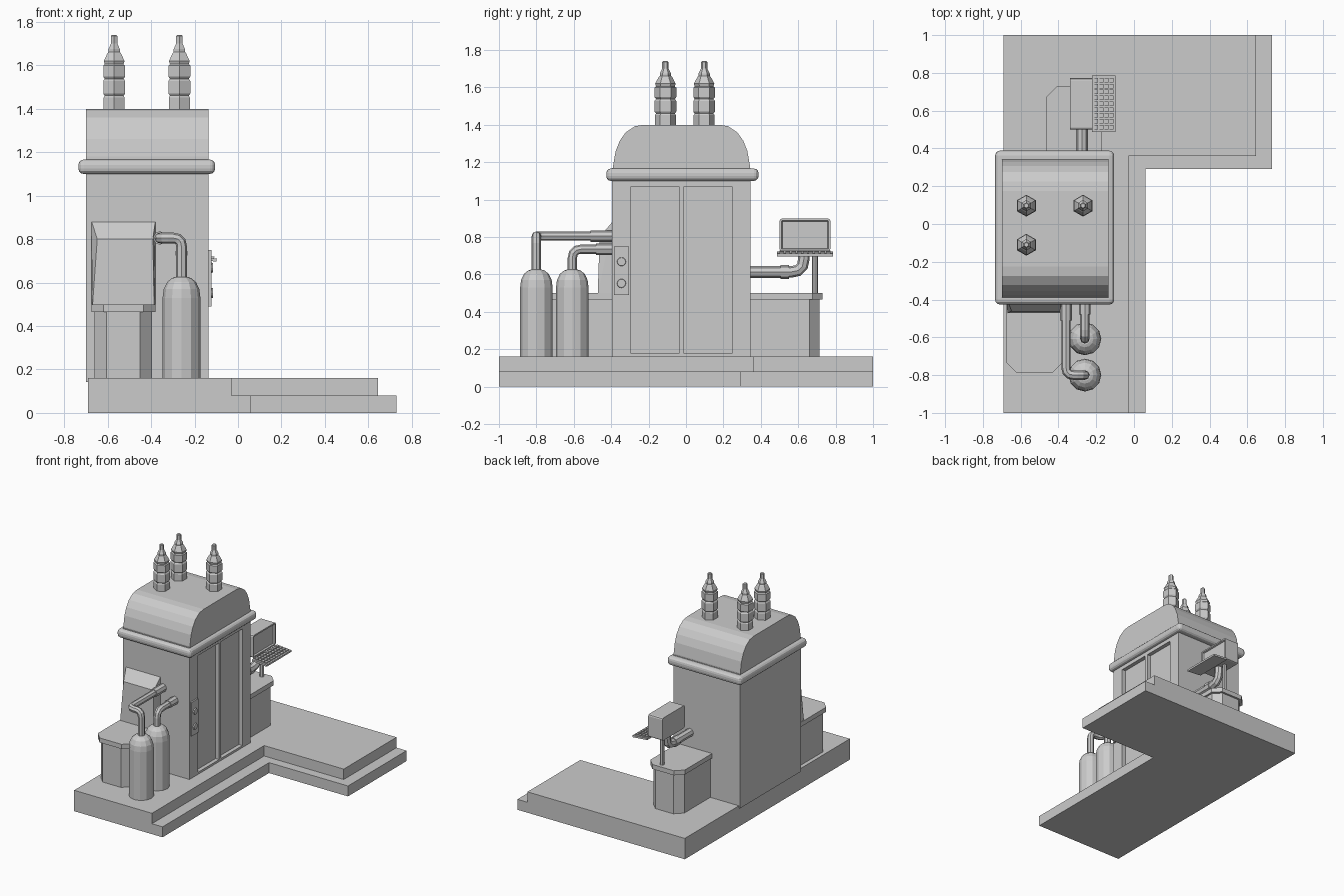
import bpy, bmesh, math
from mathutils import Vector, Matrix

if "Cube" in bpy.data.objects:
    bpy.data.objects.remove(bpy.data.objects["Cube"])


def finish(name, bm):
    bmesh.ops.recalc_face_normals(bm, faces=bm.faces)
    me = bpy.data.meshes.new(name)
    bm.to_mesh(me)
    bm.free()
    ob = bpy.data.objects.new(name, me)
    bpy.context.collection.objects.link(ob)
    return ob


def add_box(bm, x0, x1, y0, y1, z0, z1):
    m = Matrix.Translation(((x0 + x1) / 2, (y0 + y1) / 2, (z0 + z1) / 2)) @ \
        Matrix.Diagonal((x1 - x0, y1 - y0, z1 - z0, 1))
    return bmesh.ops.create_cube(bm, size=1, matrix=m)["verts"]


def box(name, *b, bevel=0, seg=2):
    bm = bmesh.new()
    add_box(bm, *b)
    if bevel:
        bmesh.ops.bevel(bm, geom=bm.edges[:], offset=bevel, segments=seg, profile=0.5, affect='EDGES')
    return finish(name, bm)


def prism(name, pts, direction):
    bm = bmesh.new()
    f = bm.faces.new([bm.verts.new(p) for p in pts])
    r = bmesh.ops.extrude_face_region(bm, geom=[f], use_keep_orig=True)
    bmesh.ops.translate(bm, vec=direction, verts=[v for v in r["geom"] if isinstance(v, bmesh.types.BMVert)])
    return finish(name, bm)


def lathe(name, profile, loc, n, phase=0.0):
    bm = bmesh.new()
    rings = [[bm.verts.new((loc[0] + r * math.cos(phase + 2 * math.pi * i / n),
                            loc[1] + r * math.sin(phase + 2 * math.pi * i / n), z))
              for i in range(n)] for r, z in profile]
    for a, b in zip(rings, rings[1:]):
        for i in range(n):
            bm.faces.new((a[i], a[(i + 1) % n], b[(i + 1) % n], b[i]))
    bm.faces.new(rings[0][::-1])
    bm.faces.new(rings[-1])
    return finish(name, bm)


def pipe(name, pts, r, bend=0.05):
    pts = [Vector(p) for p in pts]
    path = [pts[0]]
    for a, p, b in zip(pts, pts[1:], pts[2:]):
        s, e = p + (a - p).normalized() * bend, p + (b - p).normalized() * bend
        path += [s * (1 - t) ** 2 + p * 2 * t * (1 - t) + e * t * t for t in (0, 0.33, 0.67, 1)]
    path.append(pts[-1])
    cu = bpy.data.curves.new(name, 'CURVE')
    cu.dimensions = '3D'
    cu.bevel_depth, cu.bevel_resolution, cu.use_fill_caps = r, 2, True
    sp = cu.splines.new('POLY')
    sp.points.add(len(path) - 1)
    for q, p in zip(sp.points, path):
        q.co = (*p, 1)
    tmp = bpy.data.objects.new(name + "_path", cu)
    bpy.context.collection.objects.link(tmp)
    me = bpy.data.meshes.new_from_object(tmp.evaluated_get(bpy.context.evaluated_depsgraph_get()))
    bpy.data.objects.remove(tmp)
    for poly in me.polygons:
        poly.use_smooth = False
    ob = bpy.data.objects.new(name, me)
    bpy.context.collection.objects.link(ob)
    return ob


# Stepped L-shaped platform
for name, xa, xb, ym, z0, z1 in (("lower_step", 0.06, 0.73, 0.29, 0, 0.08),
                                 ("upper_step", -0.03, 0.645, 0.36, 0.08, 0.16)):
    outline = [(-0.69, -1), (xa, -1), (xa, ym), (xb, ym), (xb, 1), (-0.69, 1)]
    prism(name, [(x, y, z0) for x, y in outline], (0, 0, z1 - z0))

# Main cabin with two recessed door panels
cabin = box("cabin", -0.70, -0.135, -0.395, 0.345, 0.143, 1.17)
bm = bmesh.new()
for y in (-0.294, -0.011):
    add_box(bm, -0.165, -0.10, y, y + 0.257, 0.176, 1.07)
cutter = finish("door_cutter", bm)
cutter.hide_render = True
cutter.hide_viewport = True
mod = cabin.modifiers.new("doors", 'BOOLEAN')
mod.object = cutter
mod.operation = 'DIFFERENCE'
mod.solver = 'EXACT'

# Rounded roof
half = [(0.368, 1.13), (0.366, 1.18), (0.352, 1.26), (0.33, 1.315), (0.298, 1.36), (0.25, 1.392), (0.20, 1.40)]
prof = [(-0.024 - y, z) for y, z in half] + [(-0.024 + y, z) for y, z in reversed(half)]
prism("roof", [(-0.70, y, z) for y, z in prof], (0.565, 0, 0))

# Band around the cabin
box("band", -0.735, -0.105, -0.426, 0.388, 1.10, 1.166, bevel=0.025, seg=3)

# Hexagonal insulators
ins = [(0.056, 1.39), (0.056, 1.452), (0.05, 1.46), (0.058, 1.47), (0.058, 1.528), (0.05, 1.538),
       (0.058, 1.548), (0.058, 1.598), (0.05, 1.605), (0.055, 1.62), (0.036, 1.655), (0.03, 1.662),
       (0.03, 1.675), (0.017, 1.70), (0.017, 1.735), (0.012, 1.74)]
for i, p in enumerate([(-0.57, 0.097), (-0.27, 0.097), (-0.57, -0.11)]):
    lathe(f"insulator_{i + 1}", ins, p, 6, math.pi / 2)


# Side cabinets with chamfered outer corners
def cabinet(name, x0, x1, ya, yb):
    s = 1 if yb > ya else -1
    for part, d, z0, z1 in (("body", 0.015, 0.16, 0.465), ("lid", 0, 0.465, 0.50)):
        c = 0.055
        l, r, e = x0 + d, x1 - d, yb - s * d
        o = [(l, ya), (l, e - s * c), (l + c, e), (r - c, e), (r, e - s * c), (r, ya)]
        prism(f"{name}_{part}", [(x, y, z0) for x, y in o], (0, 0, z1 - z0))


cabinet("front_cabinet", -0.675, -0.38, -0.395, -0.79)
cabinet("rear_cabinet", -0.463, -0.17, 0.345, 0.73)

# Tapered hood on the front wall
bm = bmesh.new()
for x0, x1, y, z in ((-0.675, -0.38, -0.39, 0.885), (-0.648, -0.392, -0.462, 0.80),
                     (-0.67, -0.386, -0.472, 0.49), (-0.675, -0.38, -0.39, 0.49)):
    bm.verts.new((x0, y, z))
    bm.verts.new((x1, y, z))
bmesh.ops.convex_hull(bm, input=bm.verts[:])
finish("hood", bm)

# Gas tanks and their pipes
tank = [(0.087, 0.16), (0.087, 0.53), (0.082, 0.57), (0.066, 0.603), (0.045, 0.62), (0.03, 0.625)]
for i, y in enumerate((-0.80, -0.608)):
    lathe(f"tank_{i + 1}", tank, (-0.26, y), 12)
pipe("outer_pipe", [(-0.26, -0.80, 0.60), (-0.26, -0.80, 0.805), (-0.36, -0.80, 0.805), (-0.36, -0.39, 0.805)], 0.025, 0.04)
pipe("outer_pipe_collar", [(-0.36, -0.51, 0.805), (-0.36, -0.39, 0.805)], 0.031)
pipe("inner_pipe", [(-0.26, -0.608, 0.60), (-0.26, -0.608, 0.735), (-0.26, -0.39, 0.735)], 0.025, 0.05)
pipe("inner_pipe_collar", [(-0.26, -0.48, 0.735), (-0.26, -0.39, 0.735)], 0.031)

# Control panel with round buttons beside the door
box("control_panel", -0.14, -0.123, -0.385, -0.305, 0.49, 0.75)
for i, z in enumerate((0.668, 0.552)):
    bm = bmesh.new()
    m = Matrix.Translation((-0.121, -0.345, z)) @ Matrix.Rotation(math.pi / 2, 4, 'Y')
    bmesh.ops.create_cone(bm, cap_ends=True, segments=12, radius1=0.025, radius2=0.022, depth=0.012, matrix=m)
    finish(f"button_{i + 1}", bm)

# Monitor with inset screen, facing +x
bm = bmesh.new()
add_box(bm, -0.34, -0.22, 0.50, 0.772, 0.725, 0.898)
side = [e for e in bm.edges if abs(e.verts[0].co.x - e.verts[1].co.x) > 0.05]
bmesh.ops.bevel(bm, geom=side, offset=0.012, segments=2, profile=0.5, affect='EDGES')
front = max(bm.faces, key=lambda f: f.calc_center_median().x)
bmesh.ops.inset_region(bm, faces=[front], thickness=0.011)
bmesh.ops.inset_region(bm, faces=[front], thickness=0.004, depth=-0.012)
finish("monitor", bm)

# Sloping keyboard with rows of keys
tilt = Matrix.Translation((-0.16, 0.637, 0.71)) @ Matrix.Rotation(math.radians(5), 4, 'Y')
bm = bmesh.new()
add_box(bm, -0.062, 0.062, -0.15, 0.15, -0.008, 0.006)
bm.transform(tilt)
finish("keyboard", bm)
bm = bmesh.new()
for r in range(4):
    for c in range(9):
        x, y = -0.041 + r * 0.027, -0.124 + c * 0.031
        add_box(bm, x - 0.010, x + 0.010, y - 0.012, y + 0.012, 0.004, 0.014)
bm.transform(tilt)
finish("keys", bm)

# Monitor support post and cable duct
pipe("monitor_post", [(-0.28, 0.69, 0.49), (-0.28, 0.69, 0.73)], 0.016)
pipe("duct", [(-0.275, 0.34, 0.613), (-0.275, 0.63, 0.613), (-0.275, 0.63, 0.73)], 0.031, 0.07)
pipe("duct_collar", [(-0.275, 0.505, 0.613), (-0.275, 0.55, 0.613)], 0.037)
